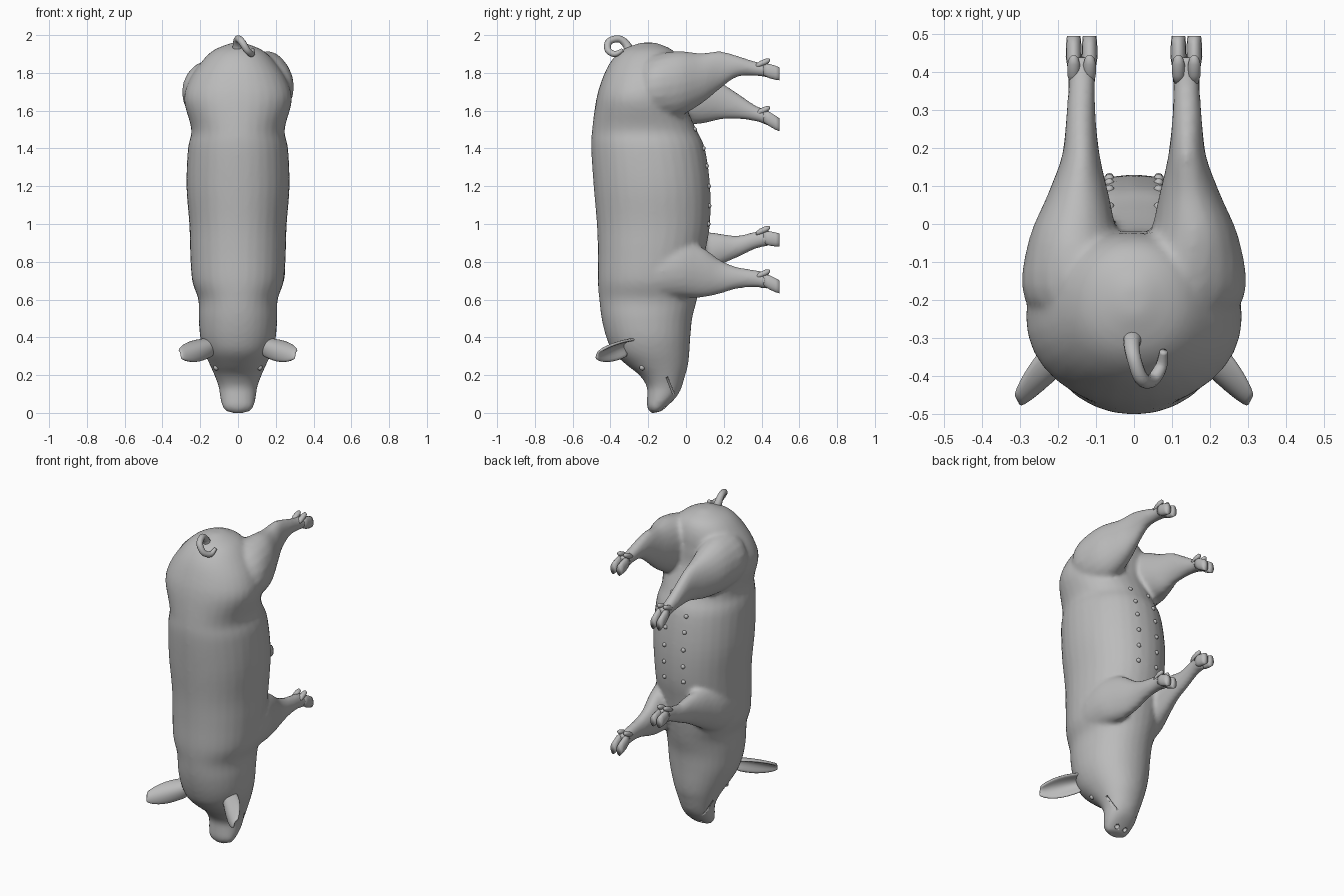
import bpy, bmesh, math
from mathutils import Vector, Matrix

cube = bpy.data.objects.get("Cube")
if cube:
    bpy.data.objects.remove(cube, do_unlink=True)

skin = bpy.data.materials.new("plain grey skin")
skin.use_nodes = True
GREY = (0.5, 0.5, 0.5, 1)
skin.diffuse_color = GREY
skin.node_tree.nodes["Principled BSDF"].inputs["Base Color"].default_value = GREY


def finish(bm, name):
    """Turn a bmesh into a smooth, coloured object."""
    bmesh.ops.recalc_face_normals(bm, faces=bm.faces)
    mesh = bpy.data.meshes.new(name)
    bm.to_mesh(mesh)
    bm.free()
    mesh.materials.append(skin)
    mesh.shade_smooth()
    obj = bpy.data.objects.new(name, mesh)
    bpy.context.collection.objects.link(obj)
    return obj


def smooth_rows(rows, steps=4):
    """Catmull-Rom interpolation through rows of numbers."""
    out = []
    for i in range(len(rows) - 1):
        a, b = rows[max(i - 1, 0)], rows[i]
        c, d = rows[i + 1], rows[min(i + 2, len(rows) - 1)]
        for s in range(steps):
            t = s / steps
            out.append([q + t / 2 * (r - p + t * (2*p - 5*q + 4*r - e + t * (3*q - p - 3*r + e)))
                        for p, q, r, e in zip(a, b, c, d)])
    return out + [list(rows[-1])]


def loft(bm, rings, sides=32, power=1.0):
    """Skin rings given as (centre, half axis u, half axis v)."""
    loops = []
    for centre, u, v in rings:
        loop = []
        for k in range(sides):
            angle = 2 * math.pi * k / sides
            c, s = math.cos(angle), math.sin(angle)
            loop.append(bm.verts.new(centre + u * math.copysign(abs(c) ** power, c)
                                     + v * math.copysign(abs(s) ** power, s)))
        loops.append(loop)
    for a, b in zip(loops, loops[1:]):
        for k in range(sides):
            n = (k + 1) % sides
            bm.faces.new((a[k], a[n], b[n], b[k]))
    bm.faces.new(loops[0])
    bm.faces.new(loops[-1])


# Torso and head: height, back, belly, half width
TORSO = smooth_rows([
    (1.96, -.24, -.16, .03), (1.92, -.34, -.07, .13), (1.85, -.405, -.03, .2),
    (1.75, -.45, -.02, .263), (1.65, -.477, -.01, .285), (1.5, -.497, .055, .247),
    (1.4, -.502, .1, .265), (1.2, -.489, .128, .273), (1, -.472, .127, .258),
    (.85, -.467, .102, .253), (.7, -.467, .078, .243), (.6, -.459, .058, .21),
    (.5, -.447, .033, .208), (.4, -.422, .023, .2), (.32, -.385, .018, .178),
    (.25, -.31, .01, .147), (.2, -.247, -.004, .125), (.14, -.208, -.022, .103),
    (.085, -.206, -.05, .095), (.035, -.207, -.1, .083), (.004, -.188, -.135, .06)])

body_bm = bmesh.new()
loft(body_bm, [(Vector((0, (back + belly) / 2, z)), Vector((w, 0, 0)),
                Vector((0, (belly - back) / 2, 0))) for z, back, belly, w in TORSO], power=.95)

# Legs: shared reach, side offset and half width, then height and half depth each
REACH = (-.32, -.2, -.05, .08, .18, .27, .37, .44)
OFFSET = (.06, .12, .157, .147, .14, .14, .138, .138)
HIND_WIDTH = (.1, .168, .123, .08, .05, .04, .036, .042)
FORE_WIDTH = (.1, .12, .09, .068, .05, .04, .036, .042)
LEGS = {
    "left_hind": (1, HIND_WIDTH, (1.7, 1.72, 1.74, 1.77, 1.815, 1.835, 1.822, 1.812),
                  (.1, .165, .175, .135, .1, .057, .038, .04), 1.795),
    "right_hind": (-1, HIND_WIDTH, (1.69, 1.7, 1.69, 1.66, 1.652, 1.625, 1.585, 1.56),
                   (.1, .165, .165, .13, .1, .07, .042, .042), 1.525),
    "left_fore": (1, FORE_WIDTH, (.74, .74, .76, .745, .72, .715, .71, .695),
                  (.1, .15, .15, .135, .09, .058, .046, .042), .667),
    "right_fore": (-1, FORE_WIDTH, (.76, .78, .8, .84, .865, .88, .915, .925),
                   (.1, .15, .15, .12, .085, .058, .046, .042), .915),
}
for name, (side, widths, heights, depths, foot_z) in LEGS.items():
    rows = smooth_rows(list(zip(REACH, OFFSET, widths, heights, depths)))
    loft(body_bm, [(Vector((side * x, y, z)), Vector((w, 0, 0)), Vector((0, 0, d)))
                   for y, x, w, z, d in rows], sides=20)

    # Cloven hoof: two toes and two dew claws
    hoof = bmesh.new()
    for toe in (-1, 1):
        x = side * OFFSET[-1] + toe * .021
        z = heights[-1]
        loft(hoof, [(Vector((x, y, z + (foot_z - z) * t)), Vector((w, 0, 0)), Vector((0, 0, d)))
                    for y, t, w, d in ((.41, -.3, .016, .03), (.44, .1, .021, .039),
                                       (.475, .7, .02, .038), (.495, 1, .018, .035))], sides=14)
        loft(hoof, [(Vector((x, y, z + up)), Vector((r, 0, 0)), Vector((0, 0, r)))
                    for y, up, r in ((.37, .024, .01), (.39, .034, .016), (.42, .046, .017),
                                     (.438, .053, .012), (.444, .055, .006))], sides=12)
    finish(hoof, name + "_hoof")

# Flat snout disc
tilt = Matrix.Translation((0, -.13, .047)) @ Matrix.Rotation(math.radians(34), 4, "X")
bmesh.ops.create_cone(body_bm, cap_ends=True, segments=24, radius1=.07, radius2=.078,
                      depth=.035, matrix=tilt)

# Rounded lower jaw
bmesh.ops.create_uvsphere(body_bm, u_segments=20, v_segments=12, radius=1,
                          matrix=Matrix.Translation((0, -.065, .14)) @ Matrix.Rotation(math.radians(-25), 4, "X")
                          @ Matrix.Diagonal((.065, .042, .075, 1)))

# Blend torso, head and legs into one skin
body = finish(body_bm, "body")
remesh = body.modifiers.new("blend", "REMESH")
remesh.mode = "VOXEL"
remesh.voxel_size = .0125
remesh.use_smooth_shade = True
relax = body.modifiers.new("relax", "SMOOTH")
relax.factor = .5
relax.iterations = 6

# Nostrils and mouth line cut into the snout
cut = bmesh.new()
for side in (-1, 1):
    bmesh.ops.create_uvsphere(cut, u_segments=12, v_segments=8, radius=.015,
                              matrix=tilt @ Matrix.Translation((side * .028, 0, -.02)))
    bmesh.ops.create_cube(cut, size=1, matrix=Matrix.Translation((side * .092, -.08, .135))
                          @ Matrix.Rotation(math.radians(22), 4, "X")
                          @ Matrix.Diagonal((.05, .008, .12, 1)))
cutter = finish(cut, "snout_cutter")
cutter.hide_render = True
cutter.hide_viewport = True
cutter.display_type = "WIRE"
carve = body.modifiers.new("carve", "BOOLEAN")
carve.operation = "DIFFERENCE"
carve.object = cutter

# Cupped ears
for side, name in ((1, "left_ear"), (-1, "right_ear")):
    ear = bmesh.new()
    base, tip = Vector((.13, -.295, .362)), Vector((.308, -.468, .312))
    across = Vector((.25, .5, .83)).normalized()
    inward = across.cross(tip - base).normalized()
    grid = []
    for t, half in ((0, .055), (.2, .062), (.45, .068), (.7, .06), (.88, .045), (1, .026)):
        line = []
        for k in range(-3, 4):
            s = k / 3
            p = base.lerp(tip, t) + across * half * s + inward * half * .9 * (s * s - .4) * (1 - t * .6)
            line.append(ear.verts.new((p.x * side, p.y, p.z)))
        grid.append(line)
    for a, b in zip(grid, grid[1:]):
        for k in range(6):
            ear.faces.new((a[k], a[k + 1], b[k + 1], b[k]))
    obj = finish(ear, name)
    solid = obj.modifiers.new("thickness", "SOLIDIFY")
    solid.thickness = .016
    solid.offset = 0
    obj.modifiers.new("round", "SUBSURF").levels = 1

# Curly tail
tail = bmesh.new()
path = smooth_rows([(0, -.295, 1.9, .028), (-.006, -.315, 1.95, .022), (0, -.355, 1.98, .019),
                    (.02, -.408, 1.965, .019), (.048, -.412, 1.92, .018),
                    (.072, -.375, 1.9, .016), (.078, -.335, 1.922, .01)], 5)
rings = []
for i, (x, y, z, r) in enumerate(path):
    ahead = Vector(path[min(i + 1, len(path) - 1)][:3]) - Vector(path[max(i - 1, 0)][:3])
    u = ahead.cross(Vector((1, 0, .3))).normalized()
    rings.append((Vector((x, y, z)), u * r, ahead.normalized().cross(u) * r))
loft(tail, rings, sides=12)
finish(tail, "curly_tail")

# Two rows of teats along the belly
teats = bmesh.new()
for i in range(6):
    height = 1 + i * .1
    z, back, belly, w = min(TORSO, key=lambda row: abs(row[0] - height))
    for side in (-1, 1):
        x = side * .065
        y = (back + belly) / 2 + (belly - back) / 2 * math.sqrt(1 - (x / w) ** 2)
        bmesh.ops.create_uvsphere(teats, u_segments=10, v_segments=8, radius=.013,
                                  matrix=Matrix.Translation((x, y, z)))
finish(teats, "teats")

# Eyes
for side, name in ((1, "left_eye"), (-1, "right_eye")):
    eye = bmesh.new()
    bmesh.ops.create_uvsphere(eye, u_segments=14, v_segments=10, radius=.015,
                              matrix=Matrix.Translation((side * .115, -.232, .24)))
    finish(eye, name)
